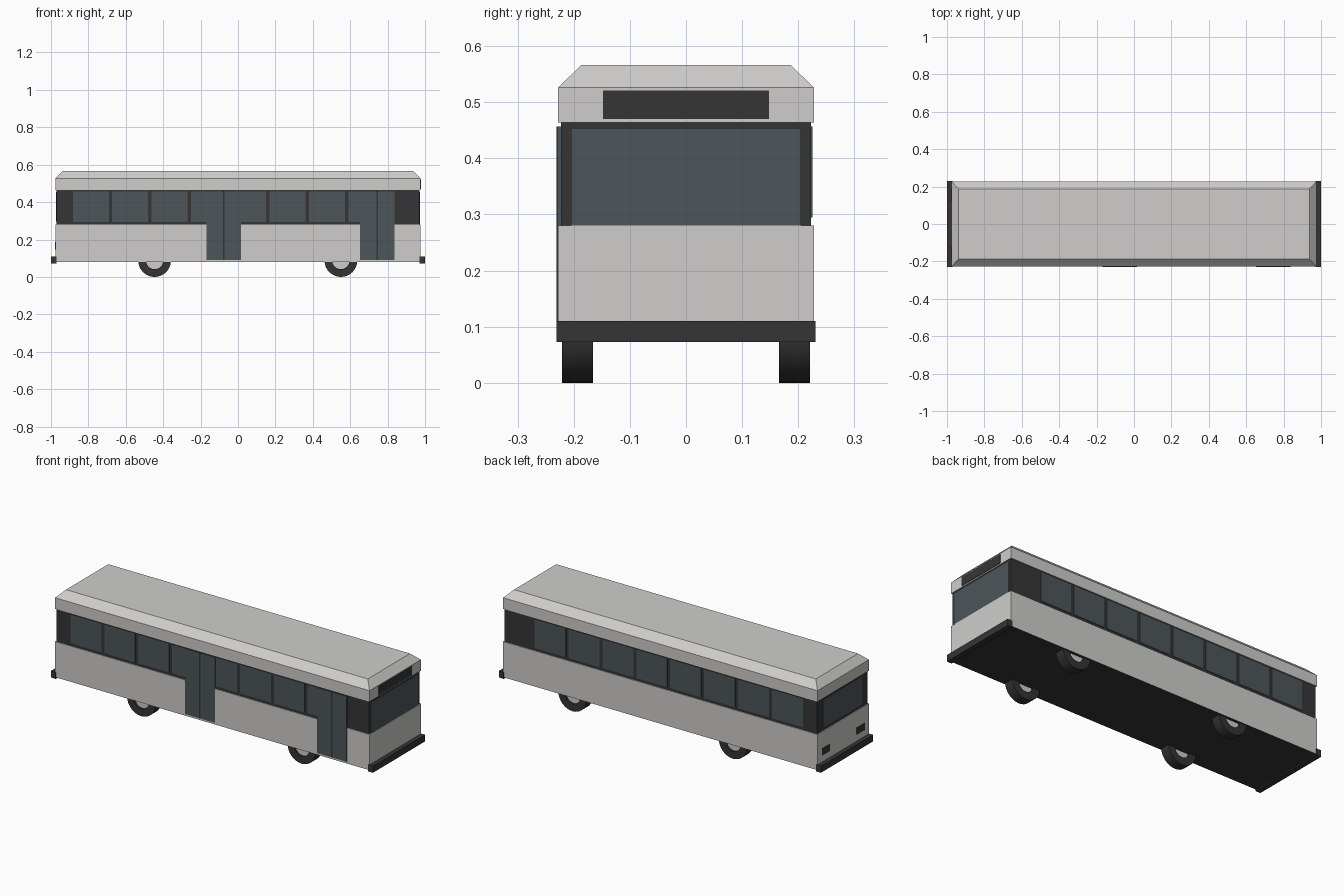
import bpy, bmesh, math
from mathutils import Matrix

if "Cube" in bpy.data.objects:
    bpy.data.objects.remove(bpy.data.objects["Cube"])


def material(name, r, g, b):
    m = bpy.data.materials.new(name)
    m.diffuse_color = (r, g, b, 1)
    m.use_nodes = True
    m.node_tree.nodes["Principled BSDF"].inputs["Base Color"].default_value = m.diffuse_color
    return m


PAINT = material("light grey paint", 0.62, 0.615, 0.60)
DARK = material("dark trim", 0.036, 0.036, 0.036)
GLASS = material("tinted glass", 0.075, 0.093, 0.101)
RUBBER = material("tyre rubber", 0.033, 0.033, 0.033)


def finish(name, bm, mats):
    bmesh.ops.recalc_face_normals(bm, faces=bm.faces)
    me = bpy.data.meshes.new(name)
    bm.to_mesh(me)
    bm.free()
    ob = bpy.data.objects.new(name, me)
    bpy.context.collection.objects.link(ob)
    for m in mats:
        me.materials.append(m)
    return ob


def box(name, x, y, z, mat):
    """Box from (min, max) pairs."""
    bm = bmesh.new()
    size = [b - a for a, b in (x, y, z)]
    mid = [(a + b) / 2 for a, b in (x, y, z)]
    bmesh.ops.create_cube(bm, size=1, matrix=Matrix.Translation(mid) @ Matrix.Diagonal((*size, 1)))
    return finish(name, bm, [mat])


def lathe(name, profile, mat, x, y, z, n=32):
    """Spin a closed (radius, y) profile around the y axis."""
    bm = bmesh.new()
    rings = []
    for i in range(n):
        a = 2 * math.pi * i / n
        rings.append([bm.verts.new((x + r * math.cos(a), y + d, z + r * math.sin(a))) for r, d in profile])
    k = len(profile)
    for i in range(n):
        p, q = rings[i], rings[(i + 1) % n]
        for j in range(k):
            bm.faces.new((p[j], p[(j + 1) % k], q[(j + 1) % k], q[j]))
    ob = finish(name, bm, [mat])
    for f in ob.data.polygons:
        f.use_smooth = True
    ob.data.set_sharp_from_angle(angle=math.radians(40))
    return ob


# Lower body, with a dark underside
body = box("lower_body", (-0.976, 0.976), (-0.228, 0.228), (0.08, 0.28), PAINT)
body.data.materials.append(DARK)
for f in body.data.polygons:
    if f.normal.z < -0.5:
        f.material_index = 1

# Dark window band, slightly set in
box("window_band", (-0.971, 0.971), (-0.223, 0.223), (0.278, 0.467), DARK)

# Roof with sloped edges
bm = bmesh.new()
loops = []
for hx, hy, z in ((0.976, 0.228, 0.464), (0.976, 0.228, 0.526), (0.937, 0.187, 0.566)):
    loops.append([bm.verts.new((sx * hx, sy * hy, z)) for sx, sy in ((-1, -1), (1, -1), (1, 1), (-1, 1))])
for lo, hi in zip(loops, loops[1:]):
    for i in range(4):
        j = (i + 1) % 4
        bm.faces.new((lo[i], lo[j], hi[j], hi[i]))
bm.faces.new(loops[0])
bm.faces.new(loops[-1])
finish("roof", bm, [PAINT])

# Side windows
for i in range(8):
    x = -0.883 + i * 0.2105
    for side, ys in (("right", (-0.2255, -0.222)), ("left", (0.222, 0.2255))):
        box(f"{side}_window_{i + 1}", (x, x + 0.192), ys, (0.295, 0.457), GLASS)

# Passenger doors with a dark centre seam
for name, a, b in (("middle_door", -0.168, 0.017), ("front_door", 0.651, 0.836)):
    box(name, (a, b), (-0.2300, -0.2225), (0.09, 0.457), GLASS)
    c = (a + b) / 2
    box(name + "_seam", (c - 0.004, c + 0.004), (-0.2312, -0.2285), (0.09, 0.457), DARK)

# Windscreen, rear window and destination sign
box("windscreen", (0.969, 0.974), (-0.205, 0.205), (0.2805, 0.454), GLASS)
box("rear_window", (-0.974, -0.969), (-0.175, 0.175), (0.297, 0.454), GLASS)
box("destination_sign", (0.972, 0.978), (-0.148, 0.148), (0.47, 0.521), DARK)

# Rear lamps
for side, s in (("left", 1), ("right", -1)):
    y = s * 0.155
    box(f"{side}_rear_lamp", (-0.979, -0.973), (y - 0.035, y + 0.035), (0.148, 0.186), DARK)

# Bumpers
box("front_bumper", (0.97, 1.0), (-0.231, 0.231), (0.073, 0.11), DARK)
box("rear_bumper", (-1.0, -0.97), (-0.231, 0.231), (0.073, 0.11), DARK)

# Wheels: ring tyre with a recessed hub
for axle, x in (("rear", -0.446), ("front", 0.55)):
    for side, s in (("left", 1), ("right", -1)):
        y = s * 0.1935
        lathe(f"{axle}_{side}_tyre",
              [(0.046, -0.0275), (0.0875, -0.0275), (0.0875, 0.0275), (0.046, 0.0275)],
              RUBBER, x, y, 0.0875)
        bm = bmesh.new()
        bmesh.ops.create_cone(bm, cap_ends=True, segments=32, radius1=0.047, radius2=0.047, depth=0.035,
                              matrix=Matrix.Translation((x, y, 0.0875)) @ Matrix.Rotation(math.pi / 2, 4, 'X'))
        finish(f"{axle}_{side}_hub", bm, [PAINT])
